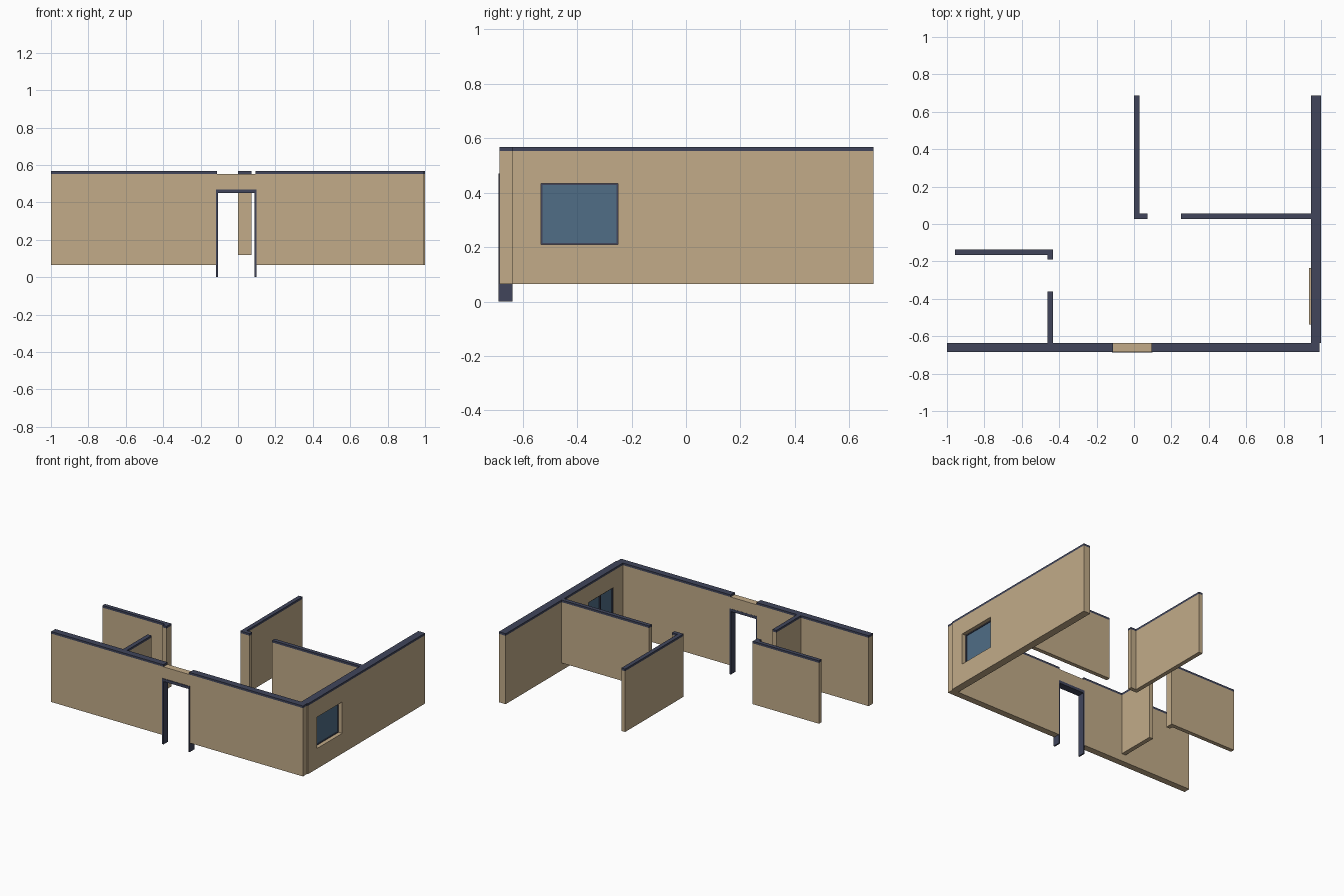
import bpy
import bmesh

cube = bpy.data.objects.get("Cube")
if cube:
    bpy.data.objects.remove(cube, do_unlink=True)


def material(name, rgb):
    m = bpy.data.materials.new(name)
    m.use_nodes = True
    m.diffuse_color = (*rgb, 1)
    m.node_tree.nodes["Principled BSDF"].inputs["Base Color"].default_value = (*rgb, 1)
    return m


TAN = material("tan_plaster", (0.54, 0.41, 0.25))
DARK = material("dark_slate", (0.052, 0.06, 0.105))
GLASS = material("blue_glass", (0.08, 0.155, 0.24))


def prism(name, footprint, z0, z1, mat):
    """Extrude a flat footprint outline from z0 up to z1."""
    bm = bmesh.new()
    base = bm.faces.new([bm.verts.new((x, y, z0)) for x, y in footprint])
    grown = bmesh.ops.extrude_face_region(bm, geom=[base])["geom"]
    tops = [v for v in grown if isinstance(v, bmesh.types.BMVert)]
    bmesh.ops.translate(bm, verts=tops, vec=(0, 0, z1 - z0))
    bmesh.ops.recalc_face_normals(bm, faces=bm.faces)
    mesh = bpy.data.meshes.new(name)
    bm.to_mesh(mesh)
    bm.free()
    mesh.materials.append(mat)
    obj = bpy.data.objects.new(name, mesh)
    bpy.context.collection.objects.link(obj)
    return obj


def rect(x0, x1, y0, y1):
    return [(x0, y0), (x1, y0), (x1, y1), (x0, y1)]


def box(name, x0, x1, y0, y1, z0, z1, mat):
    return prism(name, rect(x0, x1, y0, y1), z0, z1, mat)


def cut_opening(wall, *bounds):
    """Cut a box-shaped opening through a wall."""
    cutter = box("opening_cutter", *bounds, TAN)
    cutter.hide_render = True
    mod = wall.modifiers.new("opening", "BOOLEAN")
    mod.operation = "DIFFERENCE"
    mod.solver = "EXACT"
    mod.object = cutter
    bpy.context.view_layer.objects.active = wall
    bpy.ops.object.modifier_apply(modifier=mod.name)
    bpy.data.objects.remove(cutter, do_unlink=True)


OUTER_BASE, INNER_BASE, WALL_TOP, CAP_TOP = 0.064, 0.118, 0.553, 0.568
FRONT, FRONT_IN = -0.684, -0.637
BACK = 0.688
EAST_IN, EAST = 0.946, 1.0
DOOR_L, DOOR_R, DOOR_TOP = -0.112, 0.093, 0.47

# Front wall with doorway; the cap stops on both sides of the door
front_wall = box("front_wall", -1, 0.993, FRONT, FRONT_IN, OUTER_BASE, WALL_TOP, TAN)
cut_opening(front_wall, DOOR_L, DOOR_R, FRONT - 0.1, FRONT_IN + 0.1, 0, DOOR_TOP)
for side, x0, x1 in (("right", -1, DOOR_L), ("left", DOOR_R, 0.993)):
    box("front_wall_cap_" + side, x0, x1, FRONT, FRONT_IN, WALL_TOP, CAP_TOP, DARK)

# Door frame: a portal standing on the ground
FRAME_Y = (-0.688, -0.636)
box("door_jamb_right", DOOR_L - 0.006, DOOR_L + 0.004, *FRAME_Y, 0, DOOR_TOP, DARK)
box("door_jamb_left", DOOR_R - 0.004, DOOR_R + 0.006, *FRAME_Y, 0, DOOR_TOP, DARK)
box("door_head", DOOR_L + 0.004, DOOR_R - 0.004, *FRAME_Y, 0.45, DOOR_TOP, DARK)

# Side wall with window opening
WY0, WY1, WZ0, WZ1 = -0.533, -0.25, 0.209, 0.433
side_wall = box("side_wall", EAST_IN, EAST, FRONT_IN, BACK, OUTER_BASE, WALL_TOP, TAN)
cut_opening(side_wall, EAST_IN - 0.1, EAST + 0.1, WY0, WY1, WZ0, WZ1)
box("side_wall_cap", EAST_IN, EAST, FRONT_IN, BACK, WALL_TOP, CAP_TOP, DARK)

# Window: slim dark frame, glass pane, mullion and sill on the room side
FX, T = (0.952, 0.972), 0.006
box("window_frame_bottom", *FX, WY0, WY1, WZ0, WZ0 + T, DARK)
box("window_frame_top", *FX, WY0, WY1, WZ1 - T, WZ1, DARK)
box("window_frame_front", *FX, WY0, WY0 + T, WZ0 + T, WZ1 - T, DARK)
box("window_frame_back", *FX, WY1 - T, WY1, WZ0 + T, WZ1 - T, DARK)
box("window_glass", 0.96, 0.967, WY0 + T, WY1 - T, WZ0 + T, WZ1 - T, GLASS)
mid = (WY0 + WY1) / 2
box("window_mullion", 0.952, 0.96, mid - T, mid + T, WZ0 + T, WZ1 - T, DARK)
box("window_sill", 0.936, EAST_IN, -0.537, -0.234, WZ0 - 0.012, WZ0, TAN)

# Partitions, two of them with a short return beside a doorway
partitions = {
    "back_partition": [(0, BACK), (0, 0.027), (0.072, 0.027), (0.072, 0.056),
                       (0.03, 0.056), (0.03, BACK)],
    "cross_partition": rect(0.252, EAST_IN, 0.027, 0.056),
    "closet_partition": [(-0.957, -0.137), (-0.957, -0.166), (-0.463, -0.166),
                         (-0.463, -0.19), (-0.432, -0.19), (-0.432, -0.137)],
    "front_partition": rect(-0.463, -0.432, FRONT_IN, -0.36),
}
for name, outline in partitions.items():
    prism(name, outline, INNER_BASE, WALL_TOP, TAN)
    prism(name + "_cap", outline, WALL_TOP, CAP_TOP, DARK)
